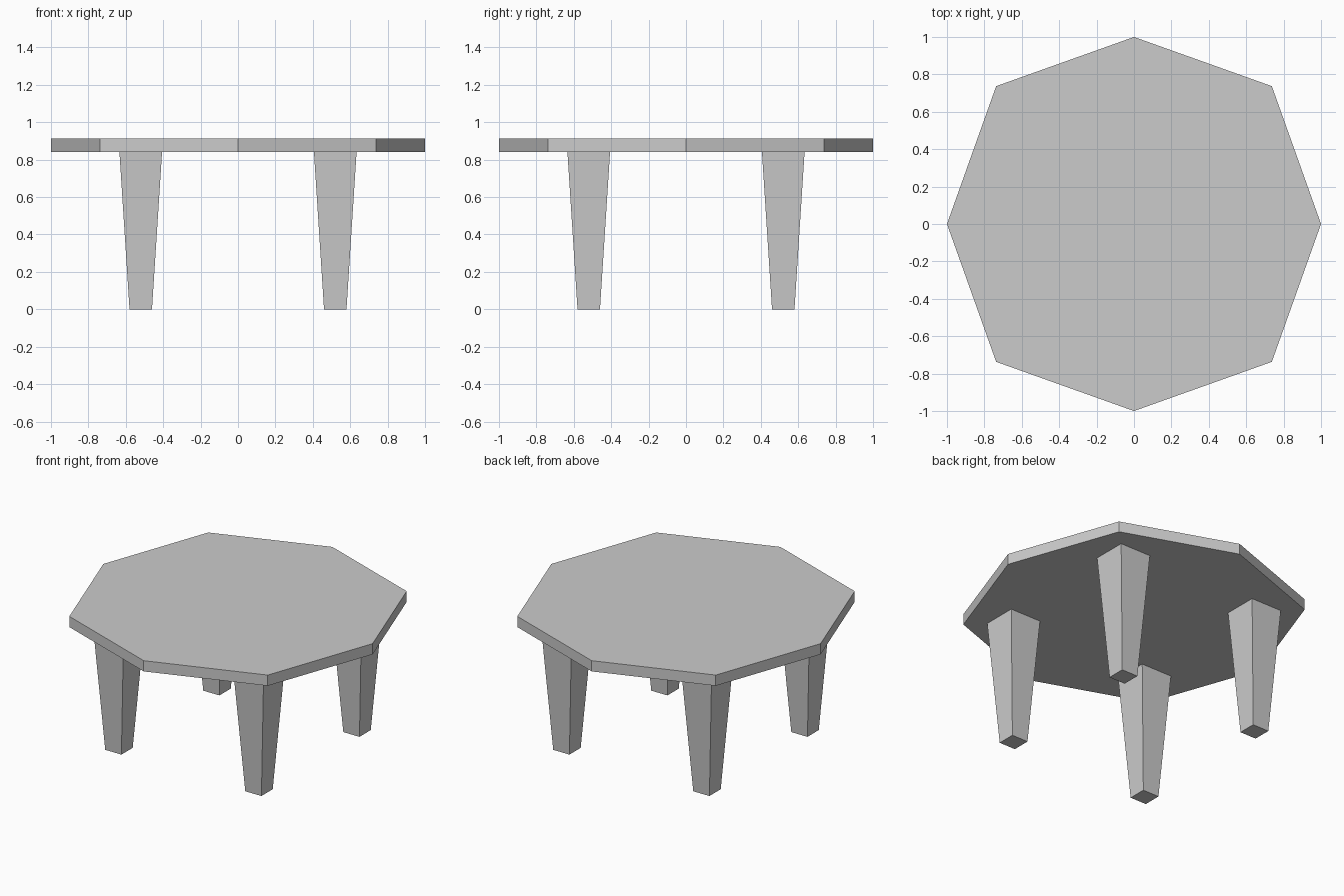
import bpy, bmesh
from math import cos, sin, pi, sqrt
from mathutils import Matrix

if "Cube" in bpy.data.objects:
    bpy.data.objects.remove(bpy.data.objects["Cube"])

TOP_Z, UNDER_Z = 0.914, 0.842


def add_object(name, bm):
    bmesh.ops.recalc_face_normals(bm, faces=bm.faces)
    mesh = bpy.data.meshes.new(name)
    bm.to_mesh(mesh)
    bm.free()
    obj = bpy.data.objects.new(name, mesh)
    bpy.context.collection.objects.link(obj)
    return obj


# Table top: eight-sided slab, diagonal corners slightly further out
bm = bmesh.new()
ring = []
for i in range(8):
    r = 1.0 if i % 2 == 0 else 0.737 * sqrt(2)
    a = i * pi / 4
    ring.append(bm.verts.new((r * cos(a), r * sin(a), UNDER_Z)))
face = bm.faces.new(ring)
extruded = bmesh.ops.extrude_face_region(bm, geom=[face], use_keep_orig=True)
top_verts = [v for v in extruded["geom"] if isinstance(v, bmesh.types.BMVert)]
bmesh.ops.translate(bm, verts=top_verts, vec=(0, 0, TOP_Z - UNDER_Z))
add_object("table_top", bm)

# Legs: square, tapering towards the floor
for side, sx in (("left", -1), ("right", 1)):
    for end, sy in (("front", -1), ("back", 1)):
        bm = bmesh.new()
        bmesh.ops.create_cone(
            bm, cap_ends=True, segments=4, depth=UNDER_Z,
            radius1=0.06 * sqrt(2), radius2=0.114 * sqrt(2),
            matrix=Matrix.Translation((0, 0, UNDER_Z / 2)) @ Matrix.Rotation(pi / 4, 4, "Z"))
        leg = add_object(f"{end}_{side}_leg", bm)
        leg.location = (0.52 * sx, 0.52 * sy, 0)
